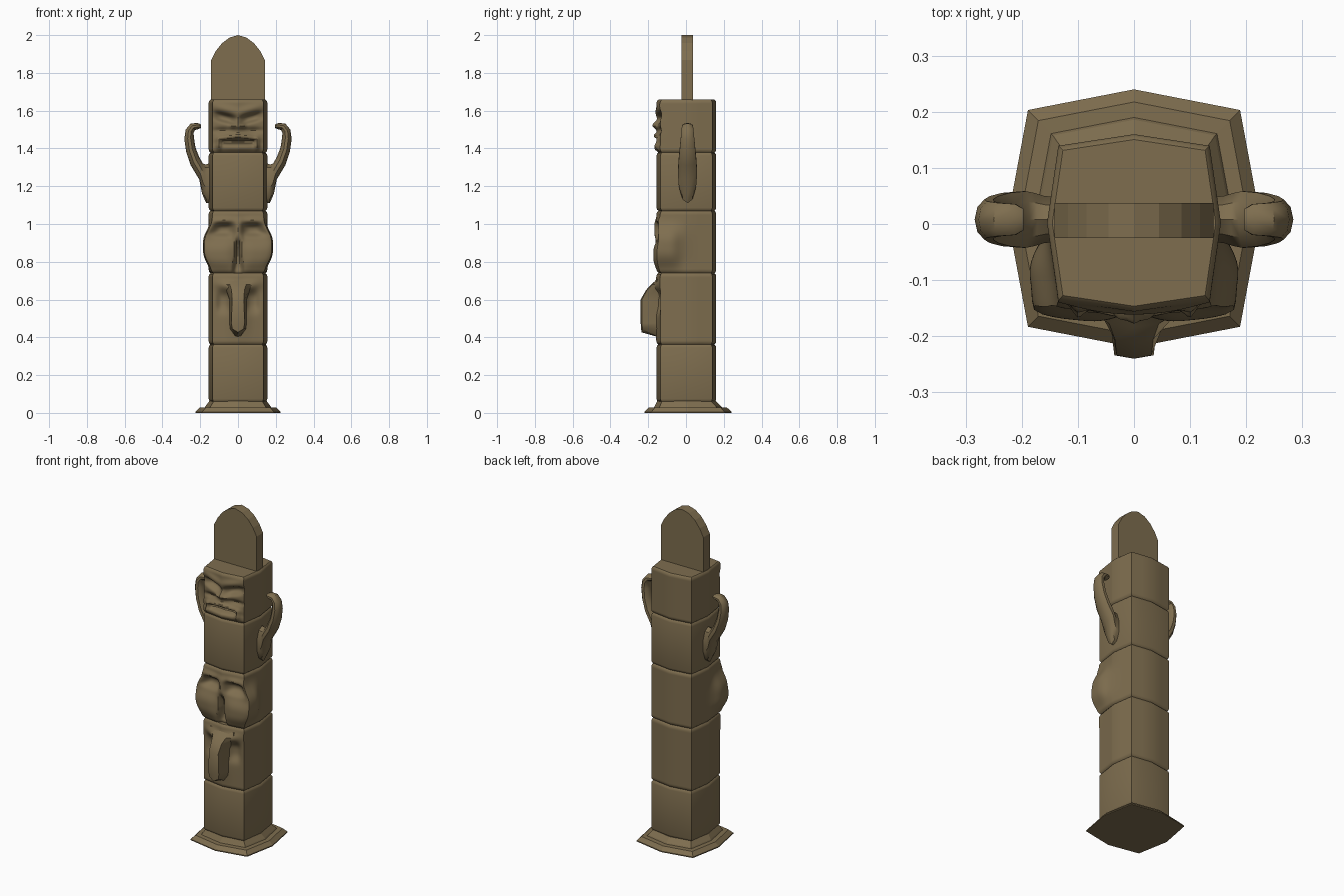
import bpy, bmesh, math

wood = bpy.data.materials.new("brown_wood")
wood.diffuse_color = (0.21, 0.155, 0.078, 1)


def loft(name, rings, smooth=True):
    """Skin a list of equal-length closed rings and cap both ends."""
    bm = bmesh.new()
    vs = [[bm.verts.new(p) for p in r] for r in rings]
    n = len(rings[0])
    for a, b in zip(vs, vs[1:]):
        for i in range(n):
            j = (i + 1) % n
            bm.faces.new((a[i], a[j], b[j], b[i]))
    bm.faces.new(vs[0][::-1])
    bm.faces.new(vs[-1])
    bmesh.ops.recalc_face_normals(bm, faces=bm.faces)
    me = bpy.data.meshes.new(name)
    bm.to_mesh(me)
    bm.free()
    ob = bpy.data.objects.new(name, me)
    bpy.context.collection.objects.link(ob)
    me.materials.append(wood)
    if smooth:
        bpy.ops.object.select_all(action='DESELECT')
        bpy.context.view_layer.objects.active = ob
        ob.select_set(True)
        bpy.ops.object.shade_smooth_by_angle(angle=math.radians(35))
    return ob


def octagon(rx, ry, cy, z, fine=False, k=0.87):
    """Bulged-square section; fine subdivides it, mostly at the front."""
    c = [(0, -1), (k, -k), (1, 0), (k, k), (0, 1), (-k, k), (-1, 0), (-k, -k)]
    out = []
    for i in range(8):
        a, b = c[i], c[(i + 1) % 8]
        n = 1 if not fine else (20 if i in (0, 7) else 10 if i in (1, 6) else 2)
        for s in range(n):
            t = s / n
            out.append((rx * (a[0] + (b[0] - a[0]) * t),
                        cy + ry * (a[1] + (b[1] - a[1]) * t), z))
    return out


def block(name, z0, z1, carve=None):
    """One pole segment with bevelled ends, optionally carved by a function."""
    rows = [(z0, 0.94), (z0 + 0.006, 0.98), (z0 + 0.016, 1)]
    n = 44 if carve else 1
    rows += [(z0 + 0.016 + (z1 - z0 - 0.032) * i / n, 1) for i in range(1, n + 1)]
    rows += [(z1 - 0.006, 0.98), (z1, 0.94)]
    rings = []
    for z, s in rows:
        r = octagon(0.155 * s, 0.158 * s, 0.002, z, bool(carve))
        rings.append([carve(*p) for p in r] if carve else r)
    return loft(name, rings)


def bump(x, z, cx, cz, sx, sz, p=2):
    return math.exp(-abs((x - cx) / sx) ** p - abs((z - cz) / sz) ** p)


def upper_face(x, y, z):
    if y > -0.12:
        return (x, y, z)
    a = abs(x)
    d = -0.035 * bump(a, z, 0.068, 1.562 + 0.25 * (a - 0.07), 0.055, 0.022, 3)  # eyes
    d += 0.010 * bump(a, z, 0.06, 1.61 + 0.25 * (a - 0.07), 0.08, 0.02)         # brow
    d += 0.024 * bump(a, z, 0.0, 1.525, 0.022, 0.02)                           # nose
    d += 0.014 * bump(a, z, 0.028, 1.518, 0.014, 0.012)                        # nostrils
    d -= 0.016 * bump(a, z, 0.08, 1.495, 0.05, 0.015)                          # cheeks
    d += 0.014 * bump(a, z, 0, 1.468 - 0.15 * a, 0.1, 0.012, 4)                # upper lip
    d -= 0.030 * bump(a, z, 0, 1.435, 0.085, 0.012, 4)                         # mouth
    d += 0.012 * bump(a, z, 0, 1.405, 0.11, 0.014, 4)                          # jaw
    d += 0.024 * bump(a, z, 0.1, 1.425, 0.013, 0.03)                           # tusks
    return (x, y - d, z)


def jowl_face(x, y, z):
    if y > 0:
        return (x, y, z)
    a = abs(x)
    side = 0.045 * bump(y, z, -0.11, 0.88, 0.08, 0.10, 3)
    side *= min(1, a / 0.12) ** 2
    if y > -0.12:
        return (x + math.copysign(side, x), y, z)
    d = 0.028 * bump(a, z, 0.085, 0.835, 0.065, 0.075, 3)                      # jowls
    d -= 0.040 * bump(a, z, 0, 0.82, 0.013 + max(0, 0.84 - z) * 0.15, 0.09, 4)  # seam
    d -= 0.034 * bump(a, z, 0.07, 0.97, 0.045, 0.03, 3)                        # eyes
    d += 0.014 * bump(a, z, 0.08, 1.018, 0.06, 0.018)                          # brow
    d += 0.012 * bump(a, z, 0, 0.96, 0.024, 0.06, 4)                           # nose
    d += 0.014 * bump(a, z, 0.13, 0.965, 0.025, 0.05)                          # cheekbones
    return (x + math.copysign(side, x), y - d, z)


def beak_face(x, y, z):
    if y > -0.12:
        return (x, y, z)
    a = abs(x)
    d = 0.022 * bump(a, z, 0.04, 0.665 + 0.25 * (a - 0.04), 0.07, 0.03)        # brow
    d -= 0.022 * bump(a, z, 0.075, 0.59, 0.035, 0.055, 3)                      # eyes
    d += 0.012 * bump(a, z, 0, 0.55, 0.06, 0.13, 3)
    return (x, y - d, z)


# Stepped foot
loft("base_foot", [octagon(r, r * 1.022, 0.01 if r > 0.17 else 0.003, z, k=0.84)
                   for z, r in [(0, 0.225), (0.006, 0.225), (0.028, 0.203),
                                (0.029, 0.176), (0.036, 0.172), (0.062, 0.152)]], False)

# Stacked pole segments
block("bottom_block", 0.058, 0.362)
block("beak_head", 0.362, 0.740, beak_face)
block("jowl_head", 0.740, 1.070, jowl_face)
block("arm_block", 1.070, 1.378)
block("upper_head", 1.378, 1.658, upper_face)

# Long beak: height, front depth, front and back half widths
loft("beak", [[(-wb, -0.13, z), (-wb, -0.155, z), (-wf, yf + 0.006, z), (0, yf, z - tip),
               (wf, yf + 0.006, z), (wb, -0.155, z), (wb, -0.13, z)]
              for z, yf, wf, wb, tip in [(0.405, -0.160, 0.010, 0.014, 0),
                                         (0.445, -0.236, 0.030, 0.042, 0.018),
                                         (0.475, -0.240, 0.035, 0.045, 0),
                                         (0.600, -0.240, 0.031, 0.045, 0),
                                         (0.650, -0.212, 0.034, 0.062, 0),
                                         (0.680, -0.184, 0.044, 0.080, 0),
                                         (0.710, -0.150, 0.050, 0.080, 0)]])

# Raised arms: lower/outer xz, upper/inner xz, half depth
arm = [(0.135, 1.11, 0.135, 1.32, 0.042), (0.168, 1.11, 0.155, 1.32, 0.044),
       (0.190, 1.16, 0.172, 1.315, 0.050), (0.205, 1.235, 0.186, 1.32, 0.053),
       (0.250, 1.31, 0.206, 1.355, 0.050), (0.274, 1.38, 0.225, 1.405, 0.044),
       (0.284, 1.45, 0.233, 1.455, 0.038), (0.277, 1.50, 0.235, 1.482, 0.034),
       (0.250, 1.532, 0.228, 1.497, 0.031), (0.215, 1.535, 0.208, 1.503, 0.029),
       (0.197, 1.528, 0.197, 1.508, 0.020)]
for side, label in ((-1, "left_arm"), (1, "right_arm")):
    rings = []
    for ox, oz, ix, iz, w in arm:
        ring = []
        for i in range(10):
            t = 2 * math.pi * i / 10
            c = math.cos(t) / 2
            ring.append((side * ((ox + ix) / 2 + (ox - ix) * c),
                         0.008 + w * math.sin(t),
                         (oz + iz) / 2 + (oz - iz) * c))
        rings.append(ring)
    loft(label, rings)

# Rounded top board
half = [(0.142, 1.64), (0.142, 1.868), (0.118, 1.915), (0.085, 1.957), (0.045, 1.987)]
outline = half + [(0, 2.0)] + [(-x, z) for x, z in reversed(half)]
loft("top_board", [[(x, y, z) for x, z in outline] for y in (-0.025, 0.037)], False)
